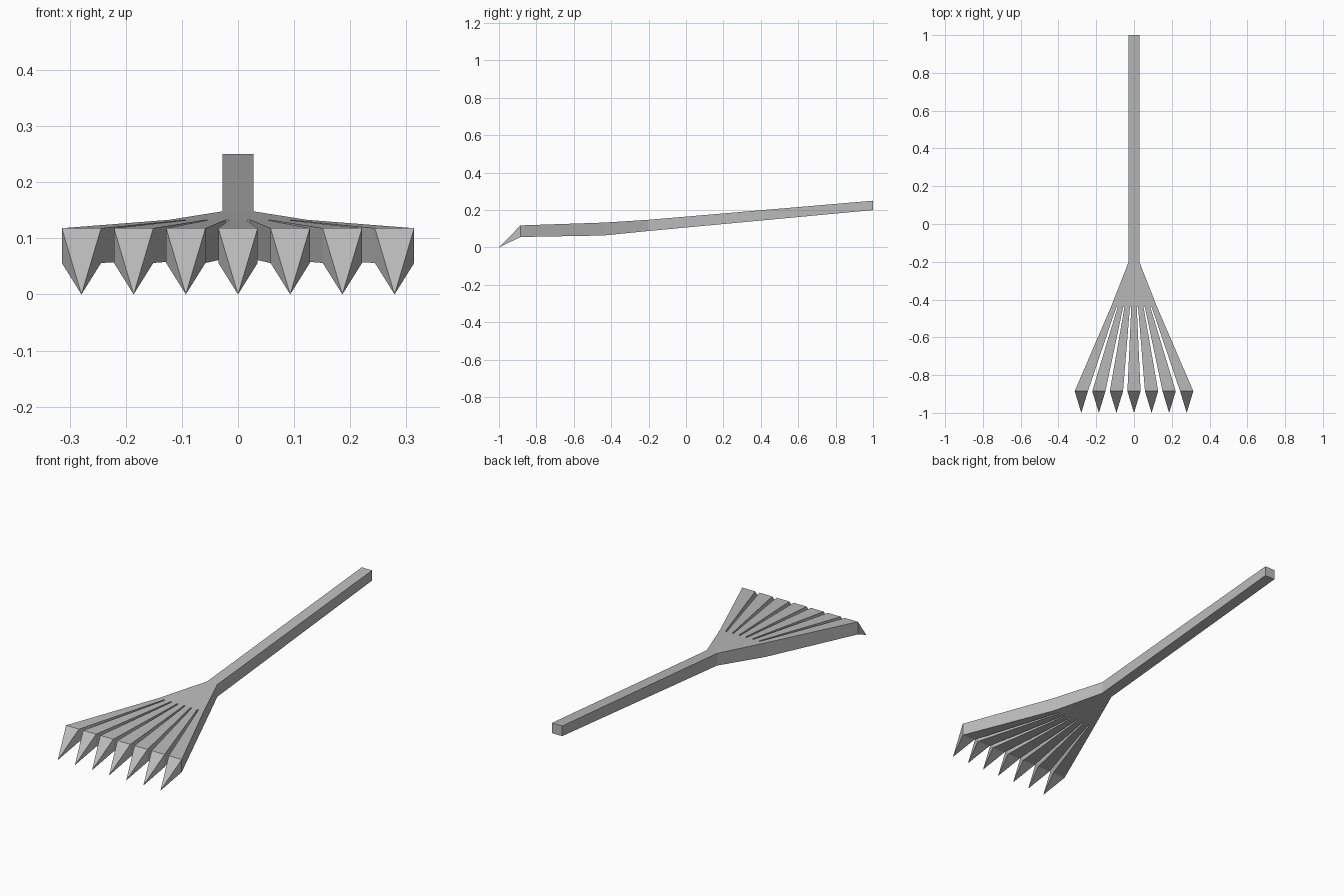
import bpy
import bmesh

cube = bpy.data.objects.get("Cube")
if cube:
    bpy.data.objects.remove(cube, do_unlink=True)

# Stations along the length: (y, underside z, top z)
GRIP = (1.0, 0.2, 0.25)
NECK = (-0.2, 0.088, 0.148)
ROOT = (-0.44, 0.064, 0.133)
BEND = (-0.885, 0.056, 0.118)
HALF = 0.028          # handle half width
TINES = range(-3, 4)

gray = bpy.data.materials.new("gray metal")
gray.use_nodes = True
color = (0.5, 0.5, 0.5, 1)
gray.diffuse_color = color
gray.node_tree.nodes["Principled BSDF"].inputs["Base Color"].default_value = color

bm = bmesh.new()


def pair(x, station):
    """Underside and top vertices at one station."""
    y, low, high = station
    return bm.verts.new((x, y, low)), bm.verts.new((x, y, high))


def wall(a, b):
    """Upright face between two vertex pairs."""
    bm.faces.new((a[0], b[0], b[1], a[1]))


def plates(outline):
    """Matching underside and top faces over an outline of pairs."""
    bm.faces.new([p[0] for p in reversed(outline)])
    bm.faces.new([p[1] for p in outline])


# Handle
grip_l, grip_r = pair(HALF, GRIP), pair(-HALF, GRIP)
neck_l, neck_r = pair(HALF, NECK), pair(-HALF, NECK)
plates([grip_l, grip_r, neck_r, neck_l])
wall(grip_l, grip_r)
wall(grip_r, neck_r)
wall(neck_l, grip_l)

# Tines, each ending in a bent down point
roots = []
for i in TINES:
    root_x, end_x = i * 0.036, i * 0.093
    r0, r1 = pair(root_x - 0.0145, ROOT), pair(root_x + 0.0145, ROOT)
    e0, e1 = pair(end_x - 0.035, BEND), pair(end_x + 0.035, BEND)
    plates([r0, e0, e1, r1])
    wall(r0, e0)
    wall(e1, r1)
    tip = bm.verts.new((end_x, -1.0, 0.0))
    ring = (e0[0], e1[0], e1[1], e0[1])
    for k in range(4):
        bm.faces.new((ring[k], ring[(k + 1) % 4], tip))
    roots += [r0, r1]

# Palm, flaring from the neck to the tine roots
plates([neck_l, neck_r] + roots)
wall(neck_r, roots[0])
wall(roots[-1], neck_l)
for k in range(1, len(roots) - 1, 2):
    wall(roots[k], roots[k + 1])

bmesh.ops.recalc_face_normals(bm, faces=bm.faces)
mesh = bpy.data.meshes.new("hand_rake")
bm.to_mesh(mesh)
bm.free()
mesh.materials.append(gray)
bpy.context.collection.objects.link(bpy.data.objects.new("hand_rake", mesh))
